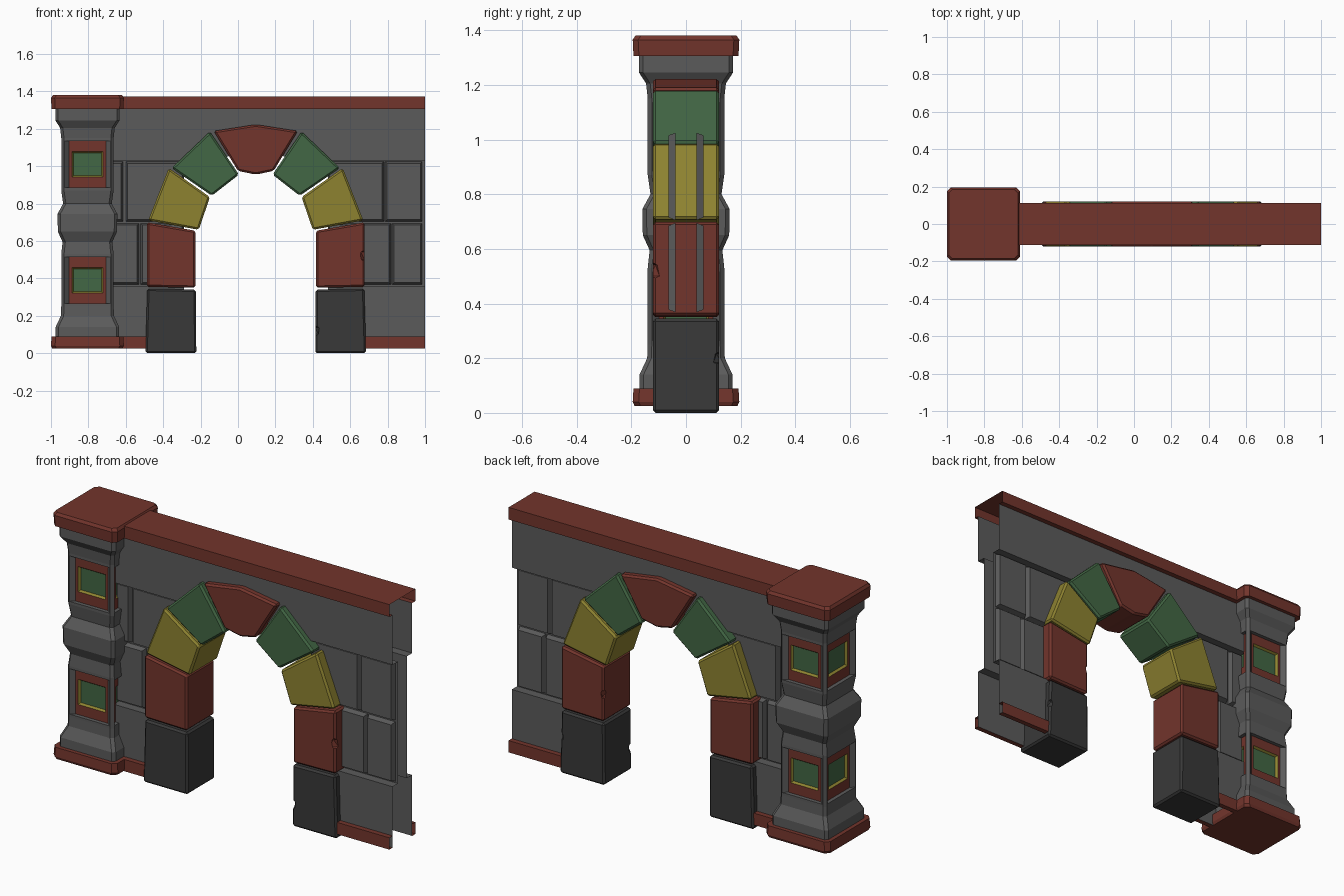
import bpy, bmesh
from mathutils import Vector, Matrix

if "Cube" in bpy.data.objects:
    bpy.data.objects.remove(bpy.data.objects["Cube"])


def material(name, rgb):
    m = bpy.data.materials.new(name)
    m.use_nodes = True
    m.diffuse_color = (*rgb, 1)
    m.node_tree.nodes["Principled BSDF"].inputs["Base Color"].default_value = (*rgb, 1)
    return m


GREY = material("grey stone", (0.105, 0.105, 0.105))
DARK = material("dark stone", (0.04, 0.04, 0.04))
RED = material("brick red", (0.17, 0.035, 0.025))
GREEN = material("moss green", (0.055, 0.135, 0.058))
YELLOW = material("ochre yellow", (0.27, 0.225, 0.03))

ARCH_X = 0.095    # arch centre line
FACE_Y = 0.085    # wall face
GROOVE_Y = 0.038  # joint floor
TRIM_Y = 0.113    # cap and skirting face


def finish(bm, name, mats, mirror_y=False):
    me = bpy.data.meshes.new(name)
    bm.to_mesh(me)
    bm.free()
    for m in mats:
        me.materials.append(m)
    ob = bpy.data.objects.new(name, me)
    bpy.context.collection.objects.link(ob)
    if mirror_y:
        mod = ob.modifiers.new("front and back", 'MIRROR')
        mod.use_axis = (False, True, False)
        mod.use_mirror_merge = False
    return ob


def face(bm, pts):
    return bm.faces.new([bm.verts.new(p) for p in pts])


# ---- arch blocks: outlines in x, z extruded through the wall ----
def block(name, outline, mat, flip=False, depth=0.121):
    bm = bmesh.new()
    s = -1 if flip else 1
    f = face(bm, [(ARCH_X + s * (x - ARCH_X), -depth, z) for x, z in outline])
    ext = bmesh.ops.extrude_face_region(bm, geom=[f])["geom"]
    bmesh.ops.translate(bm, vec=(0, 2 * depth, 0),
                        verts=[v for v in ext if isinstance(v, bmesh.types.BMVert)])
    bmesh.ops.recalc_face_normals(bm, faces=bm.faces)
    bmesh.ops.bevel(bm, geom=list(bm.edges), offset=0.01, segments=1, affect='EDGES')
    return finish(bm, name, [mat])


HALF_ARCH = [
    ("pier_base", DARK, [(0.413, 0), (0.685, 0), (0.675, 0.345), (0.415, 0.34)]),
    ("pier_block", RED, [(0.417, 0.35), (0.677, 0.355), (0.677, 0.7), (0.417, 0.655)]),
    ("lower_voussoir", YELLOW, [(0.4, 0.66), (0.67, 0.71), (0.56, 0.99), (0.34, 0.835)]),
    ("upper_voussoir", GREEN, [(0.33, 0.842), (0.545, 0.99), (0.34, 1.185), (0.185, 0.955)]),
]
blocks = {}
for name, mat, outline in HALF_ARCH:
    for side, flip in (("left", False), ("right", True)):
        blocks[side, name] = block(side + "_" + name, outline, mat, flip)
block("keystone", [(0, 0.975), (ARCH_X, 0.955), (0.19, 0.975), (0.32, 1.188),
                   (ARCH_X, 1.223), (-0.13, 1.188)], RED)


# ---- chipped edges on some blocks ----
def chip(ob, loc, size):
    bpy.ops.mesh.primitive_ico_sphere_add(subdivisions=1, radius=size, location=loc)
    cutter = bpy.context.object
    cutter.name = "chip_cutter"
    cutter.hide_render = True
    bpy.context.view_layer.objects.active = ob
    mod = ob.modifiers.new("chip", 'BOOLEAN')
    mod.operation = 'DIFFERENCE'
    mod.object = cutter
    bpy.ops.object.modifier_apply(modifier=mod.name)
    bpy.data.objects.remove(cutter)


chip(blocks["left", "pier_base"], (0.4, -0.125, 0.12), 0.04)
chip(blocks["left", "pier_block"], (0.69, -0.135, 0.52), 0.045)
chip(blocks["left", "pier_block"], (0.4, 0.13, 0.5), 0.04)
chip(blocks["left", "pier_base"], (0.69, 0.13, 0.2), 0.035)

# ---- wall faces, open and hollow, mirrored front to back ----
TOP, MID, LOW, SKIRT, FOOT = 1.305, 1.03, 0.36, 0.09, 0.025
R_IN, L_IN = 0.48, 2 * ARCH_X - 0.48
SPANS = [(-0.7, L_IN), (R_IN, 1.0)]

bm = bmesh.new()
face(bm, [(x, -FACE_Y, z) for x, z in
          [(-0.7, MID), (ARCH_X - 0.24, MID), (ARCH_X, 1.09), (ARCH_X + 0.24, MID),
           (1, MID), (1, TOP), (-0.7, TOP)]])
for a, b in SPANS:
    face(bm, [(a, -FACE_Y, FOOT), (b, -FACE_Y, FOOT), (b, -FACE_Y, LOW), (a, -FACE_Y, LOW)])
    face(bm, [(a, -GROOVE_Y, LOW), (b, -GROOVE_Y, LOW), (b, -GROOVE_Y, MID), (a, -GROOVE_Y, MID)])
    # ledges above and below the coursed stones
    face(bm, [(a, -FACE_Y, LOW), (b, -FACE_Y, LOW), (b, -GROOVE_Y, LOW), (a, -GROOVE_Y, LOW)])
    face(bm, [(a, -GROOVE_Y, MID), (b, -GROOVE_Y, MID), (b, -FACE_Y, MID), (a, -FACE_Y, MID)])
finish(bm, "wall", [GREY], True)

# ---- coursed stones with chamfered rims ----
bm = bmesh.new()
COURSES = [(0.705, MID - 0.005, [(-0.7, -0.615), (-0.6, L_IN), (R_IN, 0.78), (0.787, 0.985)]),
           (LOW + 0.008, 0.695, [(-0.7, -0.53), (-0.52, L_IN), (R_IN, 0.817), (0.824, 0.985)])]
for z0, z1, stones in COURSES:
    for a, b in stones:
        f = face(bm, [(a, -GROOVE_Y, z0), (b, -GROOVE_Y, z0), (b, -GROOVE_Y, z1), (a, -GROOVE_Y, z1)])
        f.normal_update()
        bmesh.ops.inset_individual(bm, faces=[f], thickness=0.014, depth=0.026)
finish(bm, "wall_stones", [GREY], True)


# ---- wall cap and skirting ----
def rail(bm, a, b, z0, z1, top_y, bottom_y):
    ring = [(bottom_y, z0), (TRIM_Y, z0), (TRIM_Y, z1), (top_y, z1)]
    for (y0, h0), (y1, h1) in zip(ring, ring[1:]):
        face(bm, [(a, -y0, h0), (b, -y0, h0), (b, -y1, h1), (a, -y1, h1)])


bm = bmesh.new()
rail(bm, -0.7, 1.0, TOP, 1.372, 0, FACE_Y)
finish(bm, "wall_cap", [RED], True)
bm = bmesh.new()
for a, b in SPANS:
    rail(bm, a, b, FOOT, SKIRT, FACE_Y, FACE_Y)
finish(bm, "wall_skirting", [RED], True)

# ---- pillar ----
PILLAR_X = -0.805


def ring_points(half, cut, z):
    c = half - cut
    pts = [(half, -c), (half, c), (c, half), (-c, half), (-half, c), (-half, -c), (-c, -half), (c, -half)]
    return [(PILLAR_X + x, y, z) for x, y in pts]


def loft(bm, profile, cut):
    rings = [[bm.verts.new(p) for p in ring_points(h, cut, z)] for z, h in profile]
    for lo, hi in zip(rings, rings[1:]):
        for i in range(8):
            j = (i + 1) % 8
            bm.faces.new([lo[i], lo[j], hi[j], hi[i]])
    bm.faces.new(rings[0][::-1])
    bm.faces.new(rings[-1])
    bmesh.ops.recalc_face_normals(bm, faces=bm.faces)


def step(bm, f, width, height, depth):
    """Inset a face to an exact size, push it in, and return it with its rim."""
    f.normal_update()
    n, mid = f.normal.copy(), f.calc_center_median()
    rim = bmesh.ops.inset_individual(bm, faces=[f], thickness=0.002)["faces"]
    side = n.cross(Vector((0, 0, 1)))
    for v in f.verts:
        d = v.co - mid
        u = width / 2 if d.dot(side) > 0 else -width / 2
        w = height / 2 if d.z > 0 else -height / 2
        v.co = mid + side * u + Vector((0, 0, w)) - n * depth
    return rim


bm = bmesh.new()
loft(bm, [(0.09, 0.17), (0.14, 0.17), (0.2, 0.142), (0.25, 0.14), (0.53, 0.14), (0.595, 0.133),
          (0.65, 0.158), (0.745, 0.16), (0.8, 0.13), (0.87, 0.14), (1.15, 0.14),
          (1.205, 0.146), (1.245, 0.172), (1.305, 0.172)], 0.015)
panels = [f for f in bm.faces if abs(f.normal.z) < 0.1 and f.calc_area() > 0.06
          and max(abs(f.normal.x), abs(f.normal.y)) > 0.95]
for f in panels:
    step(bm, f, 0.245, 0.25, 0)
    step(bm, f, 0.198, 0.249, 0.02)
    f.material_index = 1
    step(bm, f, 0.166, 0.138, 0)
    for r in step(bm, f, 0.15, 0.122, 0.012):
        r.material_index = 2
    f.material_index = 3
finish(bm, "pillar_shaft", [GREY, RED, YELLOW, GREEN])

bm = bmesh.new()
loft(bm, [(TOP, 0.192), (1.365, 0.195), (1.38, 0.185)], 0.02)
finish(bm, "pillar_cap", [RED])
bm = bmesh.new()
loft(bm, [(FOOT, 0.188), (0.04, 0.195), (SKIRT, 0.192)], 0.022)
finish(bm, "pillar_base", [RED])
